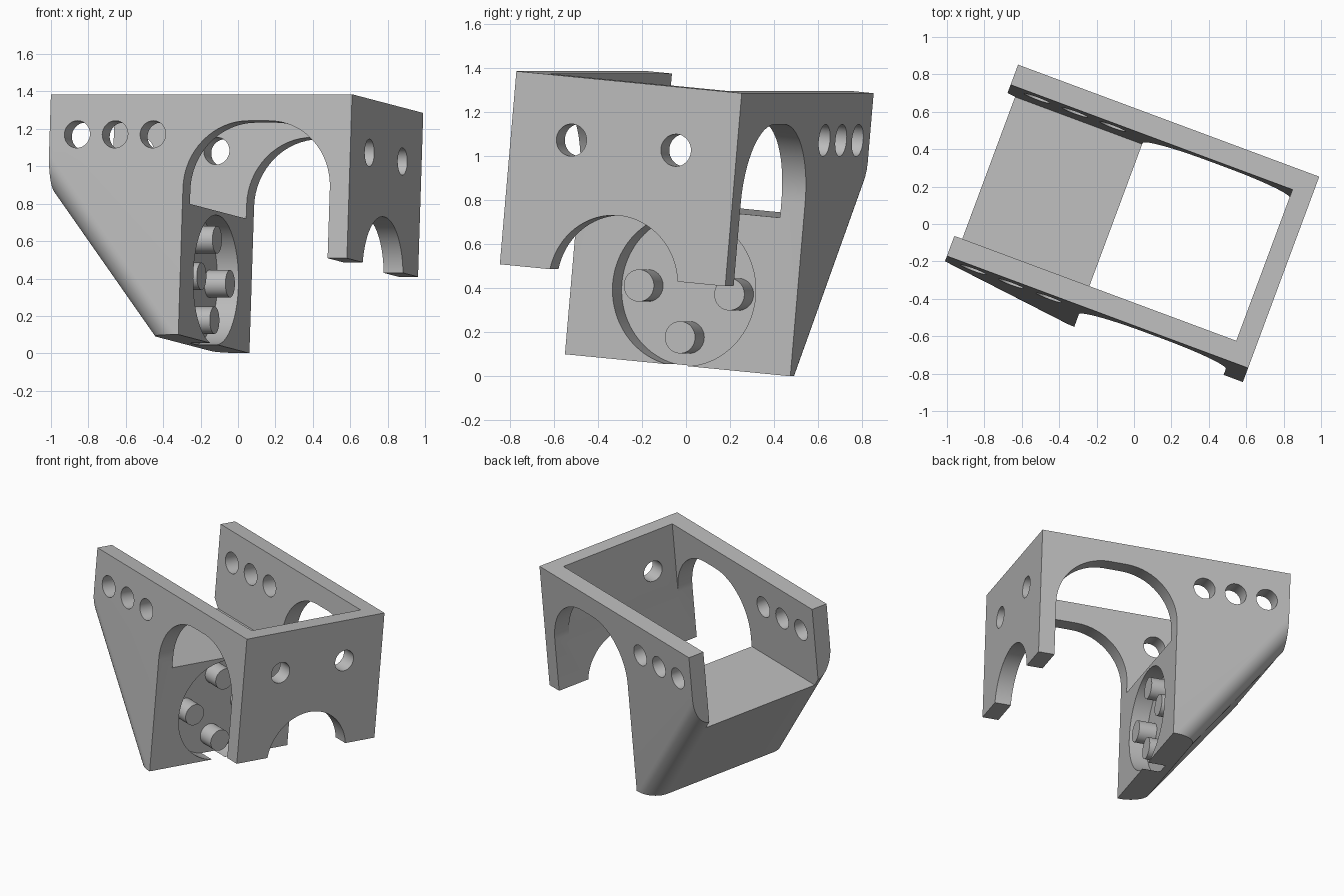
import bpy, bmesh, math
from mathutils import Matrix, Vector

if "Cube" in bpy.data.objects:
    bpy.data.objects.remove(bpy.data.objects["Cube"], do_unlink=True)

# Bracket dimensions (p runs back from the end wall, v across, w up from the rim)
LENGTH, WIDTH, WALL = 1.718, 1.096, 0.115
END, PLATE, DECK, BOTTOM = 0.11, 0.948, -0.578, -1.29
FILLET, HOLE, MID = 0.125, 0.073, WIDTH / 2

# Tilted frame of the whole bracket
yaw, tilt = math.radians(-20.4), math.radians(-5.22)
FRAME = (Matrix.Translation((0.61, -0.77, 1.385))
         @ Matrix.Rotation(yaw, 4, 'Z') @ Matrix.Rotation(tilt, 4, 'X'))

grey = bpy.data.materials.new("plain grey")
grey.use_nodes = True
grey.diffuse_color = (0.5, 0.5, 0.5, 1)
grey.node_tree.nodes["Principled BSDF"].inputs["Base Color"].default_value = (0.5, 0.5, 0.5, 1)


def finish(name, bm):
    bmesh.ops.recalc_face_normals(bm, faces=bm.faces)
    mesh = bpy.data.meshes.new(name)
    bm.to_mesh(mesh)
    bm.free()
    mesh.materials.append(grey)
    ob = bpy.data.objects.new(name, mesh)
    bpy.context.collection.objects.link(ob)
    ob.matrix_world = FRAME
    return ob


def extrude_profile(points, v0, v1):
    """Solid from a (p, w) outline, extruded across the bracket."""
    bm = bmesh.new()
    face = bm.faces.new([bm.verts.new((-p, v0, w)) for p, w in points])
    grown = bmesh.ops.extrude_face_region(bm, geom=[face])["geom"]
    for g in grown:
        if isinstance(g, bmesh.types.BMVert):
            g.co.y = v1
    return bm


def cylinder(name, p, v, w, radius, depth, axis, sides=48):
    bm = bmesh.new()
    turn = Matrix.Rotation(math.pi / 2, 4, 'Y' if axis == 'p' else 'X')
    bmesh.ops.create_cone(bm, cap_ends=True, segments=sides, radius1=radius, radius2=radius,
                          depth=depth, matrix=Matrix.Translation((-p, v, w)) @ turn)
    return finish(name, bm)


def cut(target, cutter):
    mod = target.modifiers.new("cut", 'BOOLEAN')
    mod.operation, mod.solver, mod.object = 'DIFFERENCE', 'EXACT', cutter
    cutter.hide_render = True
    bpy.context.view_layer.update()
    bpy.context.view_layer.objects.active = target
    bpy.ops.object.modifier_apply(modifier=mod.name)
    bpy.data.objects.remove(cutter, do_unlink=True)


def arc(cp, cw, r, a0, a1, n=16):
    steps = [math.radians(a0 + (a1 - a0) * i / n) for i in range(n + 1)]
    return [(cp + r * math.cos(a), cw + r * math.sin(a)) for a in steps]


# Side outline: end leg, rounded arch, plate, sloping back
r, top = 0.36, -0.142
outline = [(0, 0), (0, -0.88), (END, -0.88)]
outline += arc(END + r, top - r, r, 180, 90) + arc(PLATE - r, top - r, r, 90, 0)
outline += [(PLATE, BOTTOM), (1.12, BOTTOM), (LENGTH, -0.52), (LENGTH, 0)]
bm = extrude_profile(outline, 0, WIDTH)

# Round the two long edges of the sloping back
low, high = Vector((-1.12, 0, BOTTOM)), Vector((-LENGTH, 0, -0.52))


def on_slope(vert):
    flat = Vector((vert.co.x, 0, vert.co.z))
    return min((flat - low).length, (flat - high).length) < 0.001


edges = [e for e in bm.edges if all(on_slope(v) for v in e.verts)
         and abs(e.verts[0].co.y - e.verts[1].co.y) < 0.001]
bmesh.ops.recalc_face_normals(bm, faces=bm.faces)
bmesh.ops.bevel(bm, geom=edges, offset=FILLET, segments=10, profile=0.5, affect='EDGES')
bracket = finish("bracket_body", bm)

# Open interior above the deck
cut(bracket, finish("interior_cutter", extrude_profile(
    [(END, 0.2), (2, 0.2), (2, DECK), (END, DECK)], WALL, WIDTH - WALL)))

# Three holes through both side walls
for p in (1.129, 1.345, 1.561):
    cut(bracket, cylinder("side_hole_cutter", p, MID, -0.215, HOLE, 2, 'v'))

# Two holes and a bottom arch through the end wall
for side in (-1, 1):
    cut(bracket, cylinder("end_hole_cutter", 0, MID + side * 0.254, -0.287, HOLE, 0.5, 'p'))
cut(bracket, cylinder("end_arch_cutter", 0, MID + 0.006, -0.92, 0.3125, 0.5, 'p', 96))

# Round recess in the plate, with four pegs
RECESS, CENTRE = 0.12, -0.947
cut(bracket, cylinder("recess_cutter", PLATE, MID, CENTRE, 0.347, RECESS * 2, 'p', 96))
parts = [bracket]
for i, name in enumerate(("left", "upper", "right", "lower")):
    a = i * math.pi / 2
    parts.append(cylinder(name + "_peg", PLATE + RECESS / 2 + 0.005, MID + 0.22 * math.cos(a),
                          CENTRE + 0.216 * math.sin(a), 0.073, RECESS + 0.01, 'p'))

# Smooth the curves, keep the corners sharp
bpy.ops.object.select_all(action='DESELECT')
for ob in parts:
    ob.select_set(True)
bpy.context.view_layer.objects.active = bracket
bpy.ops.object.shade_smooth_by_angle(angle=math.radians(30))
